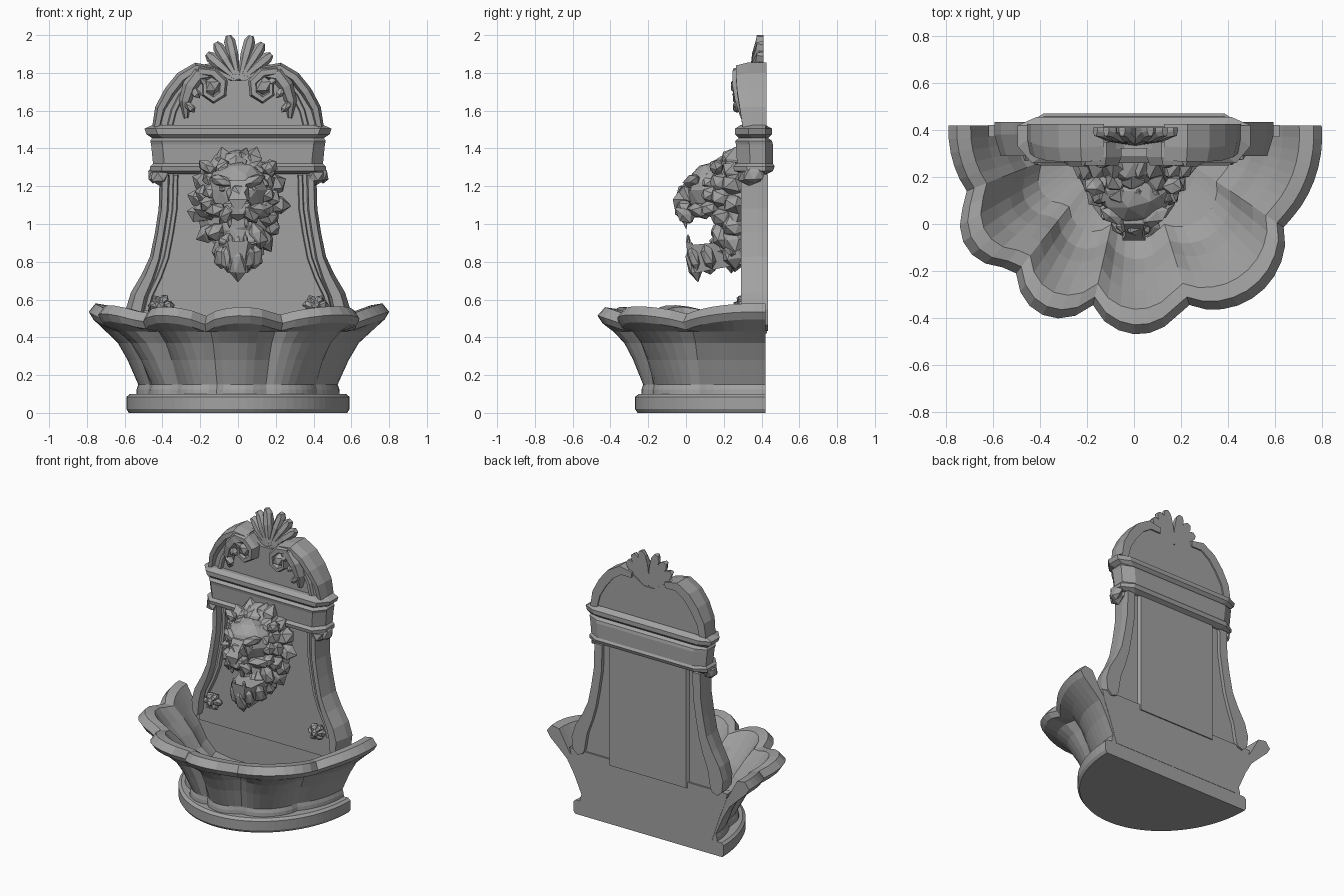
import bpy, bmesh, math, random
from math import sin, cos, pi, radians
from mathutils import Vector, Matrix

random.seed(4)
cube = bpy.data.objects.get("Cube")
if cube:
    bpy.data.objects.remove(cube, do_unlink=True)

stone = bpy.data.materials.new("stone_grey")
stone.use_nodes = True
GREY = (0.36, 0.36, 0.36, 1)
stone.diffuse_color = GREY
stone.node_tree.nodes["Principled BSDF"].inputs["Base Color"].default_value = GREY


def finish(name, bm):
    bmesh.ops.recalc_face_normals(bm, faces=bm.faces)
    mesh = bpy.data.meshes.new(name)
    bm.to_mesh(mesh)
    bm.free()
    mesh.materials.append(stone)
    obj = bpy.data.objects.new(name, mesh)
    bpy.context.collection.objects.link(obj)


def loft(bm, rings):
    """Skin closed rings of points and cap both ends."""
    rows = [[bm.verts.new(p) for p in ring] for ring in rings]
    n = len(rows[0])
    for a, b in zip(rows, rows[1:]):
        for i in range(n):
            j = (i + 1) % n
            bm.faces.new((a[i], a[j], b[j], b[i]))
    bm.faces.new(rows[0])
    bm.faces.new(rows[-1])


def band(bm, path, widths, front, back, side=1, chamfer=0.035):
    """Sweep a chamfered strip along an (x, z) path."""
    pts = [Vector((x * side, z)) for x, z in path]
    rings = []
    for i, p in enumerate(pts):
        t = (pts[min(i + 1, len(pts) - 1)] - pts[max(i - 1, 0)]).normalized()
        n = Vector((-t.y, t.x)) * widths[i]
        f = front[i] if isinstance(front, list) else front
        section = ((-1, back), (-1, f + chamfer), (-0.5, f), (0.5, f), (1, f + chamfer), (1, back))
        rings.append([(p.x + n.x * k, y, p.y + n.y * k) for k, y in section])
    loft(bm, rings)


def blob(bm, loc, size, direction=(0, 0, 1), rough=0.1, detail=1):
    """Chiselled lump, its z axis turned along a direction."""
    rot = Vector(direction).to_track_quat('Z', 'Y').to_matrix().to_4x4()
    m = Matrix.Translation(loc) @ rot @ Matrix.Diagonal((*size, 1))
    made = bmesh.ops.create_icosphere(bm, subdivisions=detail, radius=1)["verts"]
    for v in made:
        v.co *= 1 + random.uniform(-rough, rough)
        v.co = m @ v.co


def lock(bm, start, end, width):
    a, b = Vector(start), Vector(end)
    blob(bm, (a + b) / 2, (width, width * 0.8, (b - a).length * 0.55), b - a, 0.16)


# Plinth under the basin
STEPS = 42
BACK = 0.42
angles = [pi * i / STEPS for i in range(STEPS + 1)]
bm = bmesh.new()
loft(bm, [[(0.59 * s * cos(a), BACK - 0.69 * s * sin(a), z) for a in angles]
          for s, z in ((0.98, 0), (1, 0.02), (1, 0.085), (0.97, 0.1))])
finish("plinth", bm)

# Scalloped basin, hollow inside
edges = [-25, 34, 74, 103, 130, 157, 205]
swell = [0.06, 0.12, 0.11, 0.12, 0.12, 0.05]


def petal(a):
    d = math.degrees(a)
    k = max(i for i in range(6) if edges[i] <= d)
    u = (d - edges[k]) / (edges[k + 1] - edges[k])
    bump = sin(pi * u) ** 0.7
    return bump, 0.74 + 0.04 * sin(a) + swell[k] * bump


def basin_row(kind, blend, z):
    row = []
    for a in angles:
        bump, r = petal(a)
        if kind == "outer":
            dent = 0.03 * (1 - bump) * (blend > 0.01)
            x = 0.52 * (1 - blend) + (r - dent) * blend - dent
            y = 0.64 * (1 - blend) + (r - dent) * blend - dent
            height = z
        else:
            x = y = r * blend
            lip = 0.485 + 0.05 * bump + 0.02 * abs(cos(a)) ** 3
            height = z + (lip if kind == "rim" else 0)
        row.append((x * cos(a), BACK - y * sin(a), height))
    return row


rows = [basin_row(*spec) for spec in (
    ("outer", 0.07, 0.09), ("outer", 0.06, 0.125), ("outer", 0.03, 0.15), ("outer", 0.24, 0.28),
    ("outer", 0.43, 0.37), ("outer", 0.66, 0.43), ("rim", 0.97, -0.06), ("rim", 1, -0.02),
    ("rim", 0.955, 0.025), ("rim", 0.88, 0.015), ("inner", 0.79, 0.44), ("inner", 0.71, 0.35),
    ("inner", 0.64, 0.25), ("inner", 0.55, 0.18), ("inner", 0.4, 0.16))]
bm = bmesh.new()
grid = [[bm.verts.new(p) for p in row] for row in rows]
for a, b in zip(grid, grid[1:]):
    for i in range(STEPS):
        bm.faces.new((a[i], a[i + 1], b[i + 1], b[i]))
bm.faces.new(grid[0])
bm.faces.new(grid[-1])
bm.faces.new([r[0] for r in grid] + [r[-1] for r in reversed(grid)])
finish("basin", bm)

# Wall closing the back of the basin
bm = bmesh.new()
loft(bm, [[(-w, 0.37, z), (w, 0.37, z), (w, 0.422, z), (-w, 0.422, z)]
          for w, z in ((0.5, 0.1), (0.56, 0.28), (0.6, 0.38), (0.62, 0.46))])
finish("basin_back", bm)

# Back panel, flaring towards the basin
flare = [(0.54, 0.39), (0.54, 0.58), (0.48, 0.7), (0.43, 0.8), (0.4, 0.92), (0.38, 1.06), (0.36, 1.28)]
bm = bmesh.new()
loft(bm, [[(-w, 0.335, z), (w, 0.335, z), (w, 0.41, z), (-w, 0.41, z)] for w, z in flare])
loft(bm, [[(-0.32, 0.4, z), (0.32, 0.4, z), (0.3, 0.43, z), (-0.3, 0.43, z)] for z in (0.42, 1.28)])
finish("back_panel", bm)

# Side pilasters with scrolled feet, inner mouldings and capitals
for side, word in ((1, "left"), (-1, "right")):
    bm = bmesh.new()
    path = [(0.53, 0.44), (0.54, 0.47), (0.54, 0.54), (0.52, 0.62), (0.472, 0.72), (0.435, 0.82),
            (0.41, 0.95), (0.39, 1.08), (0.385, 1.26)]
    band(bm, path, [0.02, 0.045, 0.055, 0.05, 0.04, 0.032, 0.03, 0.03, 0.03], 0.29, 0.435, side, 0.09)
    band(bm, [(x - 0.055, z) for x, z in path[2:]], [0.018] * 7, 0.315, 0.4, side)
    finish(word + "_pilaster", bm)
    bm = bmesh.new()
    blob(bm, (side * 0.41, 0.335, 1.25), (0.055, 0.075, 0.05))
    blob(bm, (side * 0.45, 0.36, 1.26), (0.03, 0.06, 0.05))
    finish(word + "_capital", bm)
    bm = bmesh.new()
    for k in range(6):
        a = k * pi / 3
        lock(bm, (side * 0.41, 0.3, 0.57),
             (side * 0.41 + 0.07 * cos(a), 0.3, 0.57 + 0.06 * sin(a)), 0.032)
    blob(bm, (side * 0.41, 0.28, 0.57), (0.03, 0.035, 0.03))
    finish(word + "_rosette", bm)

# Frieze and cornice
levels = [(1.265, 0.43, 0.31, 0.43), (1.28, 0.465, 0.255, 0.46), (1.305, 0.465, 0.25, 0.47),
          (1.32, 0.45, 0.27, 0.46), (1.42, 0.46, 0.265, 0.46), (1.44, 0.465, 0.26, 0.455),
          (1.455, 0.455, 0.28, 0.435), (1.475, 0.485, 0.26, 0.455), (1.505, 0.495, 0.26, 0.455),
          (1.525, 0.45, 0.29, 0.42)]
bm = bmesh.new()
loft(bm, [[(-w, f + 0.07, z), (-w + 0.06, f, z), (w - 0.06, f, z), (w, f + 0.07, z),
           (w, 0.42, z), (w - 0.08, b, z), (-w + 0.08, b, z), (-w, 0.42, z)]
          for z, w, f, b in levels])
finish("frieze", bm)

# Pediment panel, dipping behind the crest
half = [(0.44, 1.51), (0.41, 1.6), (0.36, 1.69), (0.3, 1.77), (0.21, 1.82), (0.13, 1.82), (0.04, 1.76)]
outline = half + [(-x, z) for x, z in reversed(half)]
bm = bmesh.new()
loft(bm, [[(x, y, z) for x, z in outline] for y in (0.32, 0.415)])
finish("pediment", bm)

# Arched mouldings, volutes and hanging leaves
for side, word in ((1, "left"), (-1, "right")):
    bm = bmesh.new()
    band(bm, [(0.43, 1.51), (0.41, 1.61), (0.36, 1.7), (0.3, 1.775), (0.22, 1.825), (0.13, 1.815)],
         [0.025, 0.03, 0.032, 0.032, 0.03, 0.02], [0.3, 0.285, 0.27, 0.265, 0.265, 0.27], 0.425, side, 0.06)
    band(bm, [(0.36, 1.52), (0.34, 1.6), (0.3, 1.68), (0.24, 1.74)], [0.02] * 4, 0.3, 0.35, side)
    finish(word + "_arch", bm)
    bm = bmesh.new()
    band(bm, [(0.21, 1.81), (0.13, 1.8), (0.08, 1.75), (0.085, 1.69), (0.13, 1.66), (0.175, 1.69), (0.175, 1.74)],
         [0.025, 0.03, 0.028, 0.026, 0.024, 0.02, 0.015], 0.25, 0.35, side)
    blob(bm, (side * 0.135, 0.28, 1.73), (0.05, 0.05, 0.05))
    finish(word + "_volute", bm)
    bm = bmesh.new()
    spine = [(0.14, 1.79), (0.21, 1.79), (0.255, 1.73), (0.28, 1.65), (0.275, 1.56)]
    band(bm, spine, [0.02, 0.045, 0.04, 0.032, 0.012], [0.27, 0.245, 0.245, 0.26, 0.29], 0.34, side)
    for x, z in spine[1:4]:
        lock(bm, (side * x, 0.28, z), (side * (x - 0.05), 0.27, z - 0.06), 0.028)
    finish(word + "_leaf", bm)

# Fan crest of separate feathers
bm = bmesh.new()
for deg, length in ((-68, 0.205), (-49, 0.225), (-31, 0.24), (-13, 0.25),
                    (15, 0.25), (32, 0.24), (50, 0.225), (68, 0.195)):
    d = Vector((sin(radians(deg)), cos(radians(deg))))
    path = [(0.005 + d.x * length * t, 1.755 + d.y * length * t) for t in (0.05, 0.6, 0.88, 1)]
    band(bm, path, [0.012, 0.03, 0.03, 0.014], [0.335, 0.35, 0.37, 0.375], 0.41, 1, 0.02)
blob(bm, (0.005, 0.37, 1.79), (0.06, 0.04, 0.05))
finish("fan_crest", bm)

# Lion mane: rings of pointed locks round the face
bm = bmesh.new()
blob(bm, (0, 0.26, 1.12), (0.22, 0.12, 0.28), rough=0.07, detail=2)
blob(bm, (0, 0.24, 0.92), (0.15, 0.1, 0.17))


def mane_point(a, f, y):
    c = cos(a)
    return (0.27 * sin(a) * (1 + 0.25 * min(c, 0)) * f, y, 1.1 + (0.31 if c > 0 else 0.36) * c * f)


for count, inner, outer, y0, y1, width in ((17, 0.5, 1, 0.25, 0.26, 0.07),
                                           (14, 0.45, 0.84, 0.17, 0.2, 0.064)):
    for k in range(count):
        a = 2 * pi * k / count
        turn = random.uniform(-0.05, 0.2)
        lock(bm, mane_point(a, inner, y0), mane_point(a + turn, outer, y1), width)
for k in range(-4, 5):
    a = k * 0.4
    lock(bm, mane_point(a, 0.42, 0.11), mane_point(a + 0.1, 0.72, 0.14), 0.055)
finish("lion_mane", bm)

# Lion face: skull, brows, muzzle and nose
bm = bmesh.new()
blob(bm, (0, 0.14, 1.18), (0.16, 0.14, 0.15), rough=0.04, detail=2)
blob(bm, (0, 0.03, 1.15), (0.07, 0.1, 0.07), (0, 0.3, 1))
blob(bm, (0, -0.01, 1.08), (0.09, 0.055, 0.065), rough=0.05)
loft(bm, [[(-w, y, z), (w, y, z), (w * 0.8, y + 0.09, z), (-w * 0.8, y + 0.09, z)]
          for w, y, z in ((0.02, -0.06, 1.08), (0.05, -0.07, 1.13), (0.035, -0.045, 1.165), (0.045, 0.0, 1.23))])
for s in (-1, 1):
    lock(bm, (s * 0.03, 0.01, 1.21), (s * 0.14, 0.06, 1.25), 0.042)
    lock(bm, (s * 0.015, -0.025, 1.1), (s * 0.095, 0.02, 1.01), 0.05)
    lock(bm, (s * 0.08, 0.02, 1.08), (s * 0.15, 0.13, 1.06), 0.055)
    blob(bm, (s * 0.08, 0.035, 1.185), (0.024, 0.02, 0.018), rough=0)
    lock(bm, (s * 0.13, 0.17, 1.27), (s * 0.2, 0.15, 1.33), 0.045)
    lock(bm, (s * 0.045, -0.01, 1.04), (s * 0.045, 0, 0.98), 0.014)
finish("lion_face", bm)

# Lower jaw, teeth and beard
bm = bmesh.new()
loft(bm, [[(-w, y, top), (w, y, top), (w * 0.7, y + 0.01, low), (-w * 0.7, y + 0.01, low)]
          for y, w, top, low in ((0, 0.055, 0.91, 0.82), (0.04, 0.075, 0.89, 0.74),
                                 (0.14, 0.1, 0.9, 0.76), (0.3, 0.12, 0.97, 0.79))])
for s in (-1, 1):
    lock(bm, (s * 0.04, 0.015, 0.89), (s * 0.04, 0.01, 0.945), 0.014)
    lock(bm, (s * 0.05, 0.03, 0.89), (s * 0.055, 0.06, 0.75), 0.04)
    lock(bm, (s * 0.08, 0.1, 0.89), (s * 0.09, 0.14, 0.76), 0.045)
lock(bm, (0, 0.02, 0.88), (0, 0.06, 0.71), 0.05)
lock(bm, (0, 0.1, 0.83), (0.02, 0.13, 0.73), 0.055)
finish("lion_jaw", bm)
